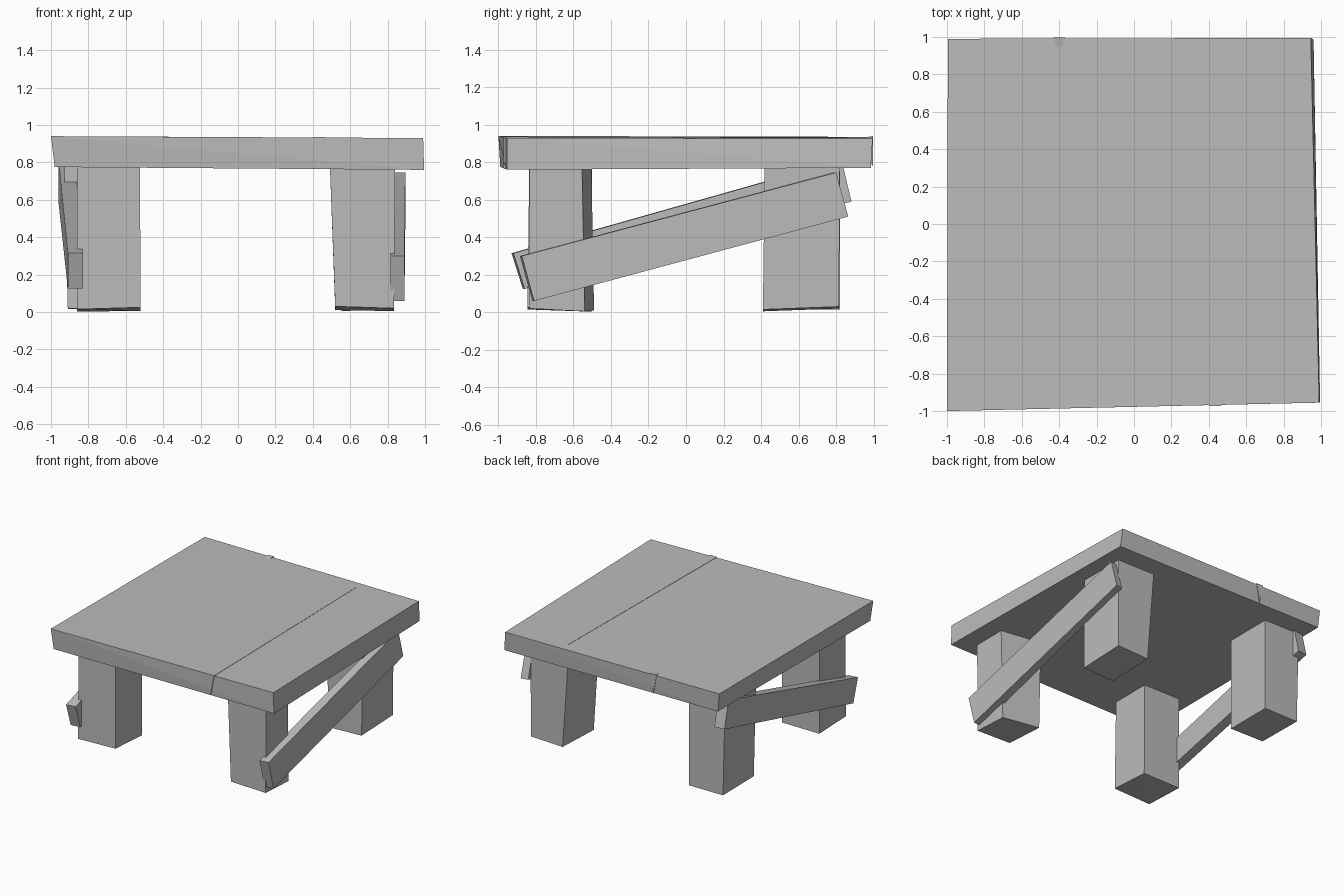
import bpy
import bmesh

cube = bpy.data.objects.get("Cube")
if cube:
    bpy.data.objects.remove(cube, do_unlink=True)

# One plain grey for the whole table
grey = bpy.data.materials.new("plain_grey")
grey.use_nodes = True
colour = (0.5, 0.5, 0.5, 1)
grey.diffuse_color = colour
grey.node_tree.nodes["Principled BSDF"].inputs["Base Color"].default_value = colour


def solid(name, points):
    """Flat-shaded convex block spanning the given corner points."""
    mesh = bpy.data.meshes.new(name)
    bm = bmesh.new()
    for point in points:
        bm.verts.new(point)
    bmesh.ops.convex_hull(bm, input=bm.verts[:])
    bmesh.ops.dissolve_limit(bm, angle_limit=0.02, verts=bm.verts[:], edges=bm.edges[:])
    bmesh.ops.recalc_face_normals(bm, faces=bm.faces[:])
    bm.to_mesh(mesh)
    bm.free()
    mesh.materials.append(grey)
    obj = bpy.data.objects.new(name, mesh)
    bpy.context.collection.objects.link(obj)
    return obj


def leg(name, foot_x, top_x, foot_y, top_y, foot_heights, skew=0):
    """Tapered post; foot_heights are front-left-of-image, front, back, back."""
    corners = [(0, 0), (1, 0), (0, 1), (1, 1)]
    points = []
    for (i, j), height in zip(corners, foot_heights):
        shift = skew if (i, j) == (1, 1) else 0
        points.append((foot_x[i], foot_y[j] - shift, height))
        points.append((top_x[i], top_y[j] - shift, 0.82))
    return solid(name, points)


def brace(name, profile, front_x, back_x, inner_shift, inner):
    """Sloping plank; profile lists (y, z) for two front then two back corners."""
    points = []
    for n, (y, z) in enumerate(profile):
        span = front_x if n < 2 else back_x
        for side, x in enumerate(span):
            points.append((x, y + (inner_shift if side == inner else 0), z))
    return solid(name, points)


# Slightly uneven slab top
solid("table_top", [
    (-1, -1, 0.94), (0.99, -0.955, 0.93), (0.945, 0.995, 0.925), (-0.995, 0.99, 0.935),
    (-0.98, -0.99, 0.775), (0.995, -0.955, 0.76), (0.96, 0.985, 0.77), (-0.98, 0.985, 0.785),
])

# Thin split wedge running back from the front edge
solid("front_split", [
    (0.4, -0.973, 0.936), (0.465, -0.973, 0.936), (0.43, -0.973, 0.766), (0.43, 0.94, 0.93),
])

# Small split at the back edge
solid("back_split", [
    (-0.43, 0.996, 0.939), (-0.37, 0.996, 0.939), (-0.4, 0.996, 0.78), (-0.4, 0.9, 0.925),
])

# Four uneven legs
leg("front_right_leg", (-0.86, -0.52), (-0.86, -0.525), (-0.845, -0.5), (-0.835, -0.5),
    (0.015, 0.025, 0.003, 0.005))
leg("front_left_leg", (0.52, 0.835), (0.49, 0.84), (-0.835, -0.49), (-0.835, -0.505),
    (0.03, 0.02, 0.01, 0.005), skew=0.05)
leg("back_right_leg", (-0.91, -0.6), (-0.93, -0.6), (0.42, 0.82), (0.42, 0.82),
    (0.02, 0.015, 0.015, 0.015))
leg("back_left_leg", (0.55, 0.835), (0.49, 0.84), (0.41, 0.815), (0.42, 0.82),
    (0.005, 0.015, 0.02, 0.03))

# Diagonal planks nailed across each side, low at the front
brace("left_brace", [(-0.875, 0.3), (-0.81, 0.06), (0.8, 0.745), (0.865, 0.51)],
      (0.815, 0.89), (0.835, 0.895), -0.01, 0)
brace("right_brace", [(-0.93, 0.315), (-0.87, 0.125), (0.82, 0.81), (0.872, 0.59)],
      (-0.91, -0.83), (-0.96, -0.875), 0.01, 1)
